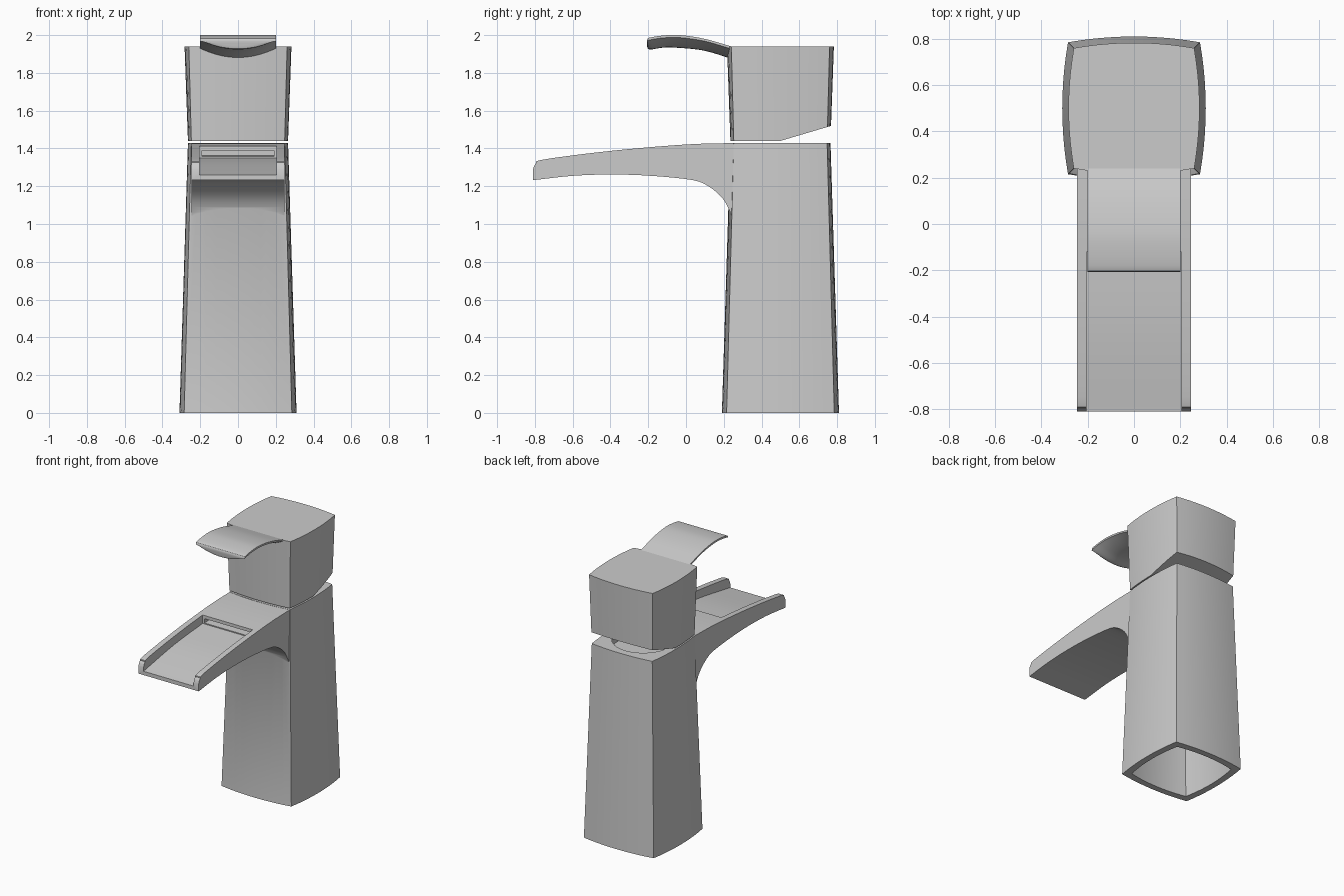
import bpy, bmesh, math
from mathutils import Vector

if "Cube" in bpy.data.objects:
    bpy.data.objects.remove(bpy.data.objects["Cube"])

CY = 0.5  # column axis in y


def smooth_path(pts, steps=5):
    """Catmull-Rom samples through a few control points."""
    p = [Vector(q) for q in pts]
    p = [2 * p[0] - p[1]] + p + [2 * p[-1] - p[-2]]
    out = []
    for i in range(1, len(p) - 2):
        a, b, c, d = p[i - 1:i + 3]
        for k in range(steps):
            t = k / steps
            out.append(0.5 * (2 * b + (c - a) * t + (2 * a - 5 * b + 4 * c - d) * t ** 2
                              + (3 * b - a - 3 * c + d) * t ** 3))
    out.append(p[-2])
    return out


def loft(name, rings, slant=None):
    """Skin closed rings into a capped solid, optionally trimmed by a plane."""
    bm = bmesh.new()
    vs = [[bm.verts.new(c) for c in r] for r in rings]
    n = len(vs[0])
    for a, b in zip(vs, vs[1:]):
        for i in range(n):
            j = (i + 1) % n
            bm.faces.new((a[i], a[j], b[j], b[i]))
    bm.faces.new(vs[0][::-1])
    bm.faces.new(vs[-1])
    if slant:
        bmesh.ops.bisect_plane(bm, geom=bm.verts[:] + bm.edges[:] + bm.faces[:],
                               plane_co=slant[0], plane_no=slant[1], clear_outer=True)
        bmesh.ops.holes_fill(bm, edges=[e for e in bm.edges if e.is_boundary], sides=0)
    bmesh.ops.recalc_face_normals(bm, faces=bm.faces[:])
    me = bpy.data.meshes.new(name)
    bm.to_mesh(me)
    bm.free()
    ob = bpy.data.objects.new(name, me)
    bpy.context.collection.objects.link(ob)
    return ob


def bulged_square(mid, corner, z, n=10):
    """Square ring with gently bowed sides."""
    ring = []
    for s in range(4):
        c, w = math.cos(s * math.pi / 2), math.sin(s * math.pi / 2)
        for k in range(n):
            t = 2 * k / n - 1
            u, v = corner * t, -(mid - (mid - corner) * t * t)
            ring.append((u * c - v * w, CY + u * w + v * c, z))
    return ring


def side_extrude(name, profile, half):
    """Extrude a (y, z) profile across x."""
    return loft(name, [[(x, p[0], p[1]) for p in profile] for x in (-half, half)])


def boolean(target, tool, op):
    m = target.modifiers.new(op.lower(), 'BOOLEAN')
    m.operation, m.solver, m.object = op, 'EXACT', tool
    bpy.context.view_layer.objects.active = target
    bpy.ops.object.modifier_apply(modifier=m.name)
    bpy.data.objects.remove(tool, do_unlink=True)


# Column
body = loft("faucet_body", [bulged_square(0.31, 0.285, 0), bulged_square(0.265, 0.247, 1.43)])

# Spout with curved top and filleted underside
top = smooth_path([(-0.81, 1.29), (-0.795, 1.32), (-0.75, 1.342), (-0.4, 1.387),
                   (0.0, 1.421), (0.27, 1.429)])
under = smooth_path([(0.25, 1.0), (0.235, 1.06), (0.19, 1.14), (0.11, 1.205), (0.02, 1.235),
                     (-0.2, 1.256), (-0.4, 1.262), (-0.6, 1.255), (-0.81, 1.232)])
boolean(body, side_extrude("spout", top + [Vector((0.27, 1.0))] + under, 0.246), 'UNION')

# Open underside of the column
boolean(body, loft("hollow", [bulged_square(0.265, 0.24, -0.05),
                              bulged_square(0.225, 0.203, 1.3)]), 'DIFFERENCE')

# Waterfall channel and the water slot behind it
floor = smooth_path([(-0.9, 1.245), (-0.81, 1.26), (-0.45, 1.32), (-0.12, 1.35)])
boolean(body, side_extrude("channel", floor + [Vector((-0.12, 1.6)), Vector((-0.9, 1.6))], 0.205),
        'DIFFERENCE')
boolean(body, side_extrude("slot", [(-0.15, 1.356), (0.0, 1.362), (0.0, 1.392), (-0.15, 1.388)], 0.19),
        'DIFFERENCE')

# Round seat for the cartridge in the column top
circle = [(0.21 * math.cos(a * math.pi / 24), CY + 0.21 * math.sin(a * math.pi / 24)) for a in range(48)]
boolean(body, loft("seat", [[(x, y, z) for x, y in circle] for z in (1.36, 1.5)]), 'DIFFERENCE')

# Handle block, underside sloped up toward the back
handle = loft("handle_block", [bulged_square(0.265, 0.247, 1.44), bulged_square(0.283, 0.26, 1.94)],
              slant=((0, 0.5, 1.44), (0, 0.08, -0.27)))

# Lever: flat across the top, rounded below (y, top z, lowest z)
rings = []
stations = [(-0.207, 1.972, 1.95), (-0.195, 1.986, 1.924), (-0.12, 1.998, 1.934),
            (-0.03, 2.0, 1.932), (0.1, 1.98, 1.917), (0.24, 1.94, 1.875)]
for y, zt, zb in smooth_path(stations, 4):
    edge = zt - 0.2 * (zt - zb)
    arc = [(0.2 * t / 8, y, zb + (edge - zb) * (t / 8) ** 2) for t in range(-8, 9)]
    rings.append(arc + [(0.2, y, zt), (-0.2, y, zt)])
lever = loft("handle_lever", rings)

for ob in (body, handle, lever):
    bpy.ops.object.select_all(action='DESELECT')
    ob.select_set(True)
    bpy.context.view_layer.objects.active = ob
    bpy.ops.object.shade_smooth_by_angle(angle=math.radians(30))
